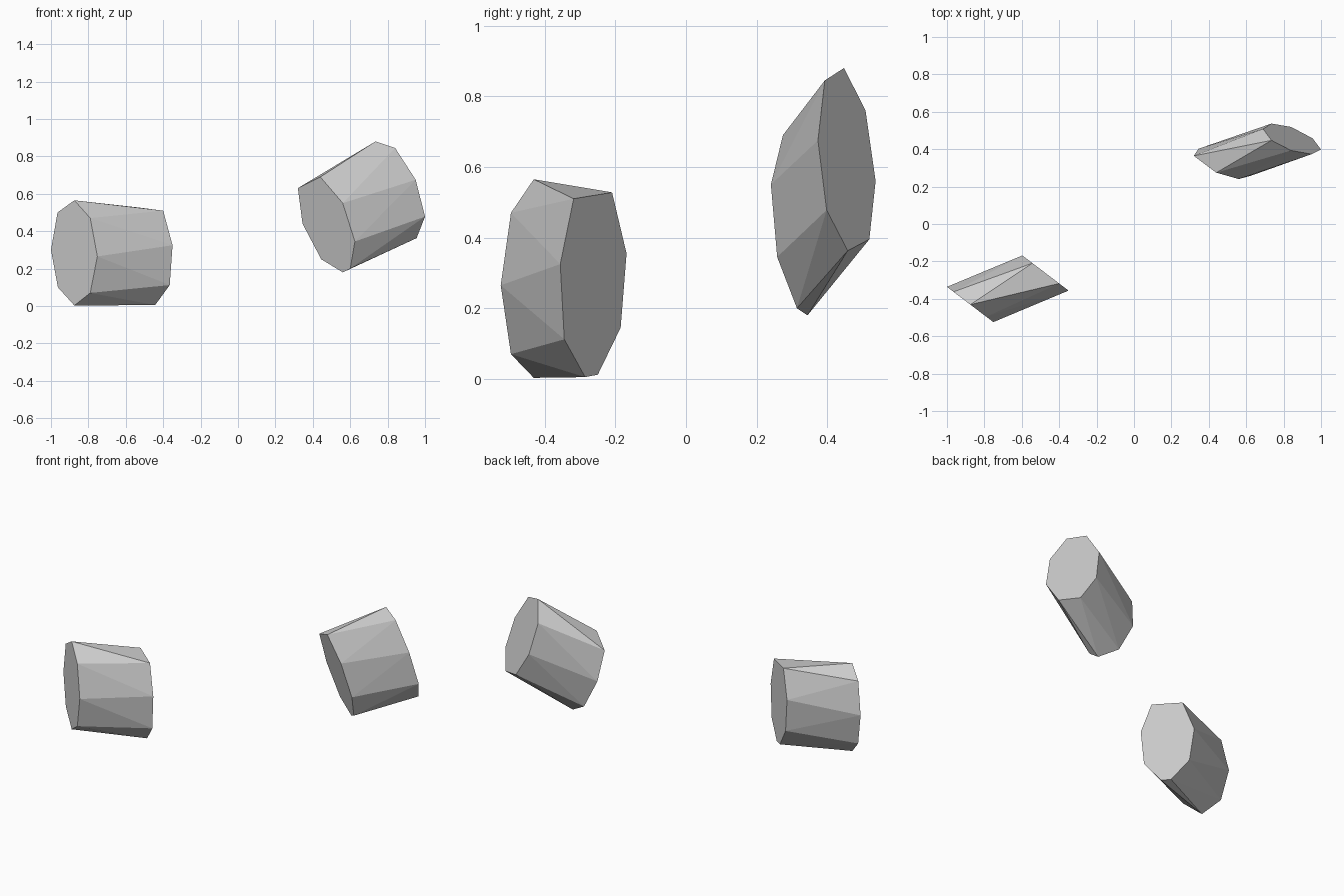
import bpy, bmesh, math

if "Cube" in bpy.data.objects:
    bpy.data.objects.remove(bpy.data.objects["Cube"])

def skewed_drum(name, slope_x, slope_z, ends):
    """Octagonal drum: two x/z outlines laid on parallel planes, skinned together."""
    bm = bmesh.new()
    for offset, outline in ends:
        for x, z in outline:
            bm.verts.new((x, slope_x * x + slope_z * z + offset, z))
    bmesh.ops.convex_hull(bm, input=bm.verts)
    bmesh.ops.dissolve_limit(bm, angle_limit=math.radians(0.5),
                             verts=bm.verts, edges=bm.edges)
    bmesh.ops.recalc_face_normals(bm, faces=bm.faces)
    mesh = bpy.data.meshes.new(name)
    bm.to_mesh(mesh)
    bm.free()
    obj = bpy.data.objects.new(name, mesh)
    bpy.context.collection.objects.link(obj)
    return obj

# Lower drum resting on the ground
skewed_drum("lower_drum", -0.76, 0.0, [
    (-1.096, [(-0.875, 0.565), (-0.79, 0.47), (-0.752, 0.265), (-0.79, 0.07),
              (-0.875, 0.003), (-0.963, 0.10), (-1.0, 0.30), (-0.965, 0.50)]),
    (-0.622, [(-0.40, 0.51), (-0.543, 0.528), (-0.597, 0.355), (-0.575, 0.145),
              (-0.49, 0.012), (-0.443, 0.005), (-0.365, 0.112), (-0.35, 0.325)]),
])

# Raised, tilted drum
skewed_drum("raised_drum", -0.61, -0.28, [
    (0.736, [(0.32, 0.63), (0.44, 0.69), (0.56, 0.55), (0.625, 0.345),
             (0.60, 0.20), (0.56, 0.18), (0.445, 0.25), (0.345, 0.44)]),
    (1.142, [(0.735, 0.88), (0.84, 0.845), (0.95, 0.675), (1.0, 0.478),
             (0.955, 0.363), (0.84, 0.395), (0.735, 0.56), (0.69, 0.76)]),
])
